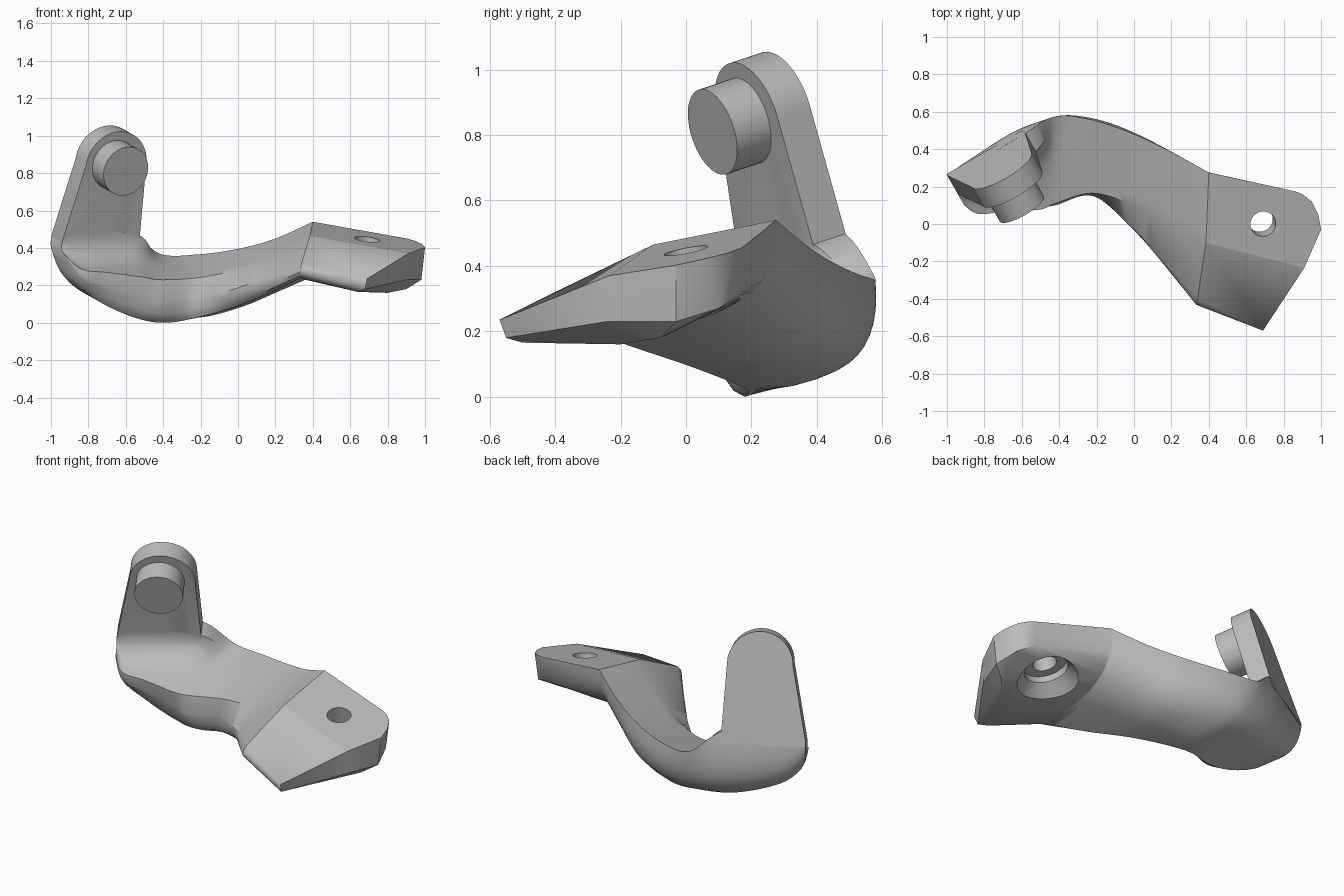
import bpy, bmesh, math
from mathutils import Vector

cube = bpy.data.objects.get("Cube")
if cube:
    bpy.data.objects.remove(cube, do_unlink=True)

# One plain grey for the whole casting
grey = bpy.data.materials.new("plain_grey")
grey.use_nodes = True
colour = (0.5, 0.5, 0.5, 1)
grey.diffuse_color = colour
grey.node_tree.nodes["Principled BSDF"].inputs["Base Color"].default_value = colour

# Tilted frame of the upright tab: side, upward and forward directions
tilt, turn = math.radians(16), math.radians(30)
level = Vector((math.sin(turn), -math.cos(turn), 0))
up = Vector((0, 0, 1))
side = Vector((math.cos(turn), math.sin(turn), 0))
forward = level * math.cos(tilt) - up * math.sin(tilt)
rise = level * math.sin(tilt) + up * math.cos(tilt)
tab_origin = Vector((-0.7, 0.295, 0.877))


def tab_point(s, t, d):
    return tab_origin + side * s + rise * t + forward * d


def make_object(name, bm):
    bmesh.ops.recalc_face_normals(bm, faces=bm.faces)
    mesh = bpy.data.meshes.new(name)
    bm.to_mesh(mesh)
    bm.free()
    mesh.materials.append(grey)
    obj = bpy.data.objects.new(name, mesh)
    bpy.context.collection.objects.link(obj)
    return obj


def loft(name, rings):
    """Skin closed rings of equal length and cap both ends."""
    bm = bmesh.new()
    rows = [[bm.verts.new(p) for p in ring] for ring in rings]
    count = len(rows[0])
    for a, b in zip(rows, rows[1:]):
        for i in range(count):
            j = (i + 1) % count
            bm.faces.new((a[i], a[j], b[j], b[i]))
    for row in (rows[0], rows[-1]):
        bm.faces.new(row)
    return make_object(name, bm)


def turned(name, centre, axis, profile, sides=48):
    """Solid of revolution from (radius, distance along axis) pairs."""
    a = axis.orthogonal().normalized()
    b = axis.cross(a)
    angles = [math.tau * i / sides for i in range(sides)]
    return loft(name, [[centre + axis * h + (a * math.cos(w) + b * math.sin(w)) * r
                        for w in angles] for r, h in profile])


def combine(target, other, operation):
    mod = target.modifiers.new(operation.lower(), 'BOOLEAN')
    mod.operation, mod.solver, mod.object = operation, 'EXACT', other
    bpy.context.view_layer.objects.active = target
    bpy.ops.object.modifier_apply(modifier=mod.name)
    bpy.data.objects.remove(other, do_unlink=True)


def spline(p0, p1, p2, p3, t):
    return (p1 * 2 + (p2 - p0) * t + (p0 * 2 - p1 * 5 + p2 * 4 - p3) * t * t
            + (p1 * 3 - p0 - p2 * 3 + p3) * t ** 3) / 2


def bend(start, corner, end, count):
    """Rounded corner from start towards end, leaving the end out."""
    return [start * (1 - t) ** 2 + corner * 2 * t * (1 - t) + end * t * t
            for t in (i / count for i in range(count))]


def section(back, top, crease, front, low, base, corner):
    """Shaped top, rounded front edge and a rounded underside at the back."""
    nose = [spline(crease, front, low, base, i / 4) for i in range(4)]
    return [back] + top + [crease] + nose + [low] + bend(base, corner, back, 10)


# Elbow under the tab: back offset, front offset, depth, top, lip and base heights
elbow = [(-0.277, -0.277, 0.2, -0.435, -0.49, -0.52),
         (-0.235, -0.235, 0.3, -0.38, -0.53, -0.62),
         (-0.11, -0.11, 0.36, -0.37, -0.53, -0.705),
         (0.19, 0.06, 0.45, -0.39, -0.53, -0.765)]
stations = []
for sb, sf, depth, top, lip, base in elbow:
    back = tab_point(sb, top, 0.002)
    crease = tab_point(sf, lip, depth)
    fillet = bend(tab_point(sb, top, 0.119), tab_point((sb + sf) / 2, lip, 0.119), crease, 6)
    stations.append(section(
        back, fillet, crease, tab_point(sf, lip * 0.6 + base * 0.4, depth + 0.01),
        tab_point(sf, base, depth - 0.04),
        tab_point((sb + sf) / 2, base, depth * 0.48), tab_point(sb, base, 0)))

# Arm: back edge, top crease, front edge, low front, base and back corner
arm_rows = [
    [(-.42, .575, .37), (-.42, .11, .23), (-.42, .1, .12), (-.4, .18, 0), (-.37, .41, .07), (-.33, .6, .1)],
    [(-.22, .555, .365), (-.22, .165, .24), (-.22, .15, .14), (-.23, .18, .025), (-.2, .3, .03), (-.15, .6, .1)],
    [(0, .48, .395), (0, .1, .285), (-.02, -.01, .18), (0, .02, .09), (.02, .18, .085), (.05, .52, .1)],
    [(.2, .385, .45), (.2, 0, .36), (.18, -.22, .26), (.18, -.2, .165), (.2, .05, .16), (.22, .4, .17)],
    [(.4, .275, .54), (.385, -.1, .465), (.34, -.4, .32), (.335, -.385, .24), (.36, -.05, .23), (.39, .3, .26)]]
for row in arm_rows:
    back, crease, *rest = [Vector(p) for p in row]
    flat_top = [back.lerp(crease, (i + 1) / 7) for i in range(6)]
    stations.append(section(back, flat_top, crease, *rest))

rings, steps = [], 8
last = len(stations) - 1
for k in range(last):
    near = [stations[max(0, min(last, k + o))] for o in (-1, 0, 1, 2)]
    for i in range(steps):
        rings.append([spline(*ps, i / steps) for ps in zip(*near)])
rings.append(stations[-1])
inside_foot = Vector((0.5, -0.05, 0.34))
rings.append([p.lerp(inside_foot, 0.25) for p in stations[-1]])
body = loft("bracket_body", rings)

# Upright tab with a round top
radius = 0.185
outline = [(radius * math.cos(math.pi * i / 32) - 0.01, radius * math.sin(math.pi * i / 32))
           for i in range(33)]
outline += [(-0.277, -0.434), (-0.272, -0.46), (0.19, -0.46), (0.2, -0.42)]
tab = loft("upright_tab", [[tab_point(s, t, d) for s, t in outline] for d in (0, 0.12)])
combine(body, tab, 'UNION')

# Foot: sloping pad with a front chamfer and a thinner rim, grown from the arm's end
foot_points = [
    (.69, -.57, .235), (.91, -.235, .37), (1, -.03, .402), (.985, .05, .42),
    (.95, .12, .437), (.9, .16, .451), (.86, .175, .457),
    (.68, -.55, .18), (.9, -.24, .23), (.98, -.03, .23), (.94, .1, .27), (.86, .165, .31),
    (.64, -.5, .165), (.8, -.2, .16), (.9, -.08, .18)]
bm = bmesh.new()
for p in foot_points + stations[-1]:
    bm.verts.new(p)
bmesh.ops.convex_hull(bm, input=bm.verts)
bmesh.ops.delete(bm, geom=[v for v in bm.verts if not v.link_faces], context='VERTS')
bmesh.ops.dissolve_limit(bm, angle_limit=math.radians(2), verts=bm.verts, edges=bm.edges)
foot = make_object("mounting_foot", bm)
combine(body, foot, 'UNION')

# Bolt hole with a flared recess below
bore = Vector((0.13, -0.2, 1)).normalized()
hole_top = Vector((0.69, 0, 0.447))
combine(body, turned("bolt_hole", hole_top, bore, [(0.068, 0.1), (0.068, -0.5)]), 'DIFFERENCE')
recess = turned("hole_recess", hole_top, bore, [(0.125, -0.13), (0.125, -0.17), (0.3, -0.34)])
combine(body, recess, 'DIFFERENCE')

# Round peg on the front of the tab
peg = turned("round_peg", tab_point(-0.02, 0, 0.1), forward, [(0.136, 0), (0.136, 0.145)])

for obj in (body, peg):
    bpy.ops.object.select_all(action='DESELECT')
    obj.select_set(True)
    bpy.context.view_layer.objects.active = obj
    bpy.ops.object.shade_smooth_by_angle(angle=math.radians(32))

# Keep the shallow creases on top of the foot crisp
bm = bmesh.new()
bm.from_mesh(body.data)
for e in bm.edges:
    on_foot = min(v.co.x for v in e.verts) > 0.33 and len(e.link_faces) == 2
    if on_foot and min(f.normal.z for f in e.link_faces) > 0.8 and e.calc_face_angle() > math.radians(8):
        e.smooth = False
bm.to_mesh(body.data)
bm.free()
